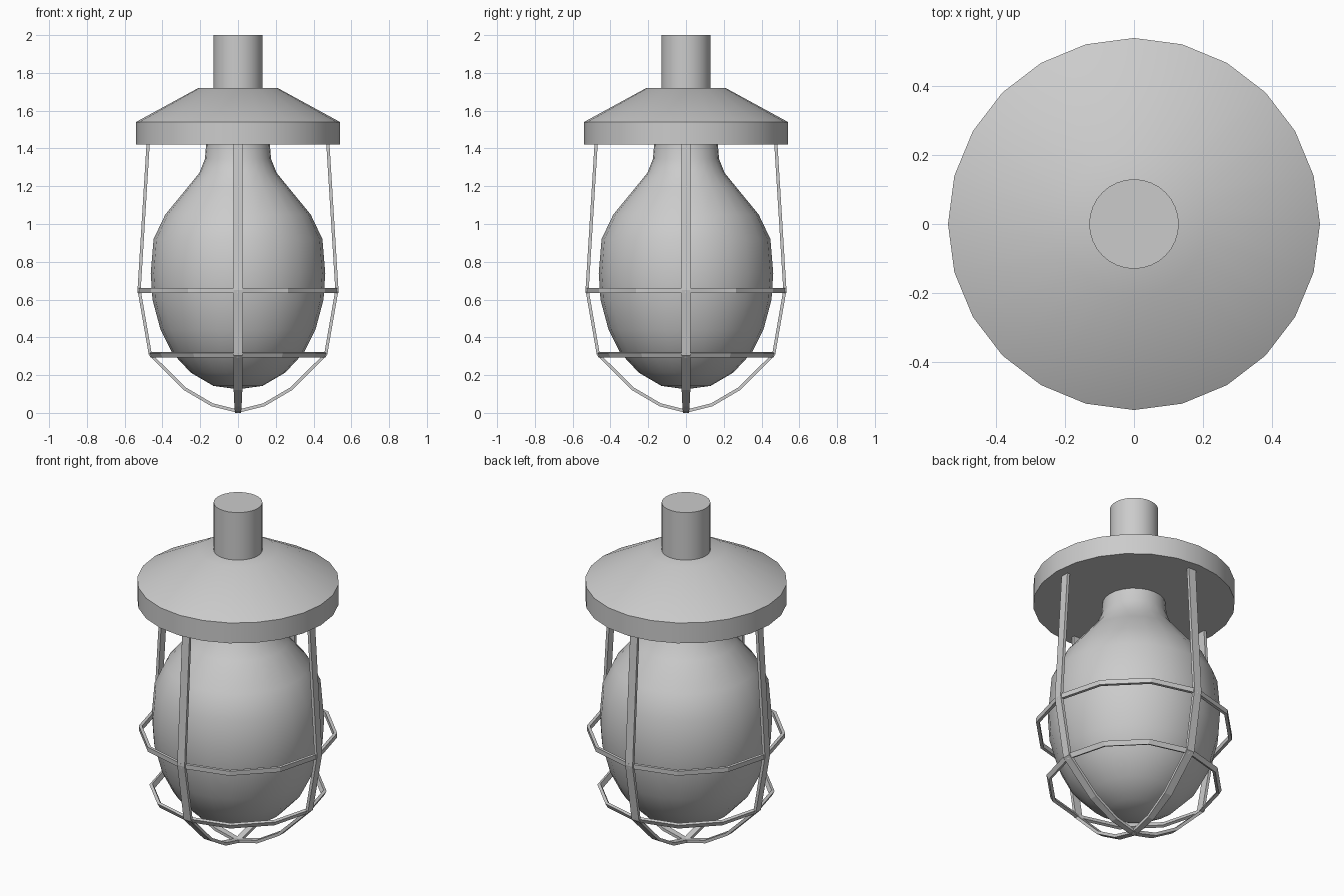
import bpy, bmesh, math
from mathutils import Vector

if "Cube" in bpy.data.objects:
    bpy.data.objects.remove(bpy.data.objects["Cube"])


def finish(name, bm, angle=30):
    bmesh.ops.remove_doubles(bm, verts=bm.verts, dist=1e-5)
    bmesh.ops.recalc_face_normals(bm, faces=bm.faces)
    me = bpy.data.meshes.new(name)
    bm.to_mesh(me)
    bm.free()
    ob = bpy.data.objects.new(name, me)
    bpy.context.collection.objects.link(ob)
    if angle:
        bpy.ops.object.select_all(action='DESELECT')
        ob.select_set(True)
        bpy.context.view_layer.objects.active = ob
        bpy.ops.object.shade_smooth_by_angle(angle=math.radians(angle))
    return ob


def lathe(name, profile, sides, closed=False, angle=30):
    """Spin (radius, z) points about z; closed profiles make ring bars."""
    bm = bmesh.new()
    loops = []
    for r, z in profile:
        if r == 0:
            loops.append([bm.verts.new((0, 0, z))] * sides)
        else:
            loops.append([bm.verts.new((r * math.cos(2 * math.pi * i / sides),
                                        r * math.sin(2 * math.pi * i / sides), z))
                          for i in range(sides)])
    pairs = list(zip(loops, loops[1:]))
    if closed:
        pairs.append((loops[-1], loops[0]))
    for a, b in pairs:
        for i in range(sides):
            j = (i + 1) % sides
            bm.faces.new(list(dict.fromkeys((a[i], a[j], b[j], b[i]))))
    return finish(name, bm, angle)


def rib(name, path, thick, turn):
    """Flat bar along (radius, z, half_width) points, turned about z."""
    bm = bmesh.new()
    pts = [Vector((r, z)) for r, z, w in path]
    rows = []
    for k, (r, z, w) in enumerate(path):
        t = (pts[min(k + 1, len(pts) - 1)] - pts[max(k - 1, 0)]).normalized()
        if k == 0:
            t = Vector((1, 0))
        inward = Vector((-t.y, t.x)) * thick
        q = pts[k] + inward
        rows.append([bm.verts.new(c) for c in
                     ((r, -w, z), (r, w, z), (q.x, w, q.y), (q.x, -w, q.y))])
    for a, b in zip(rows, rows[1:]):
        for i in range(4):
            j = (i + 1) % 4
            bm.faces.new((a[i], a[j], b[j], b[i]))
    bm.faces.new(rows[0])
    bm.faces.new(rows[-1])
    ob = finish(name, bm, 0)
    ob.rotation_euler.z = turn


# Stem and conical cap
lathe("stem", [(0, 1.70), (0.13, 1.70), (0.13, 2.0), (0, 2.0)], 32)
lathe("cap", [(0, 1.42), (0.54, 1.42), (0.54, 1.54), (0.21, 1.72), (0, 1.72)], 24)

# Glass bulb
lathe("bulb", [(0, 0.125), (0.13, 0.143), (0.25, 0.213), (0.35, 0.32), (0.41, 0.44),
               (0.453, 0.60), (0.462, 0.74), (0.447, 0.92), (0.385, 1.05), (0.27, 1.19),
               (0.205, 1.27), (0.175, 1.345), (0.168, 1.43), (0, 1.43)], 24, angle=40)

# Guard cage: four ribs meeting at the bottom
PATH = [(0, 0.0, 0.016), (0.14, 0.035, 0.019), (0.285, 0.12, 0.023),
        (0.472, 0.305, 0.024), (0.532, 0.65, 0.024), (0.484, 1.43, 0.024)]
for n in range(4):
    rib(f"cage_rib_{n + 1}", PATH, 0.017, n * math.pi / 2)

# Guard cage: two rings
lathe("upper_ring", [(0.531, 0.635), (0.532, 0.662), (0.514, 0.662), (0.513, 0.635)],
      12, closed=True, angle=0)
lathe("lower_ring", [(0.462, 0.292), (0.475, 0.317), (0.459, 0.323), (0.446, 0.298)],
      12, closed=True, angle=0)
